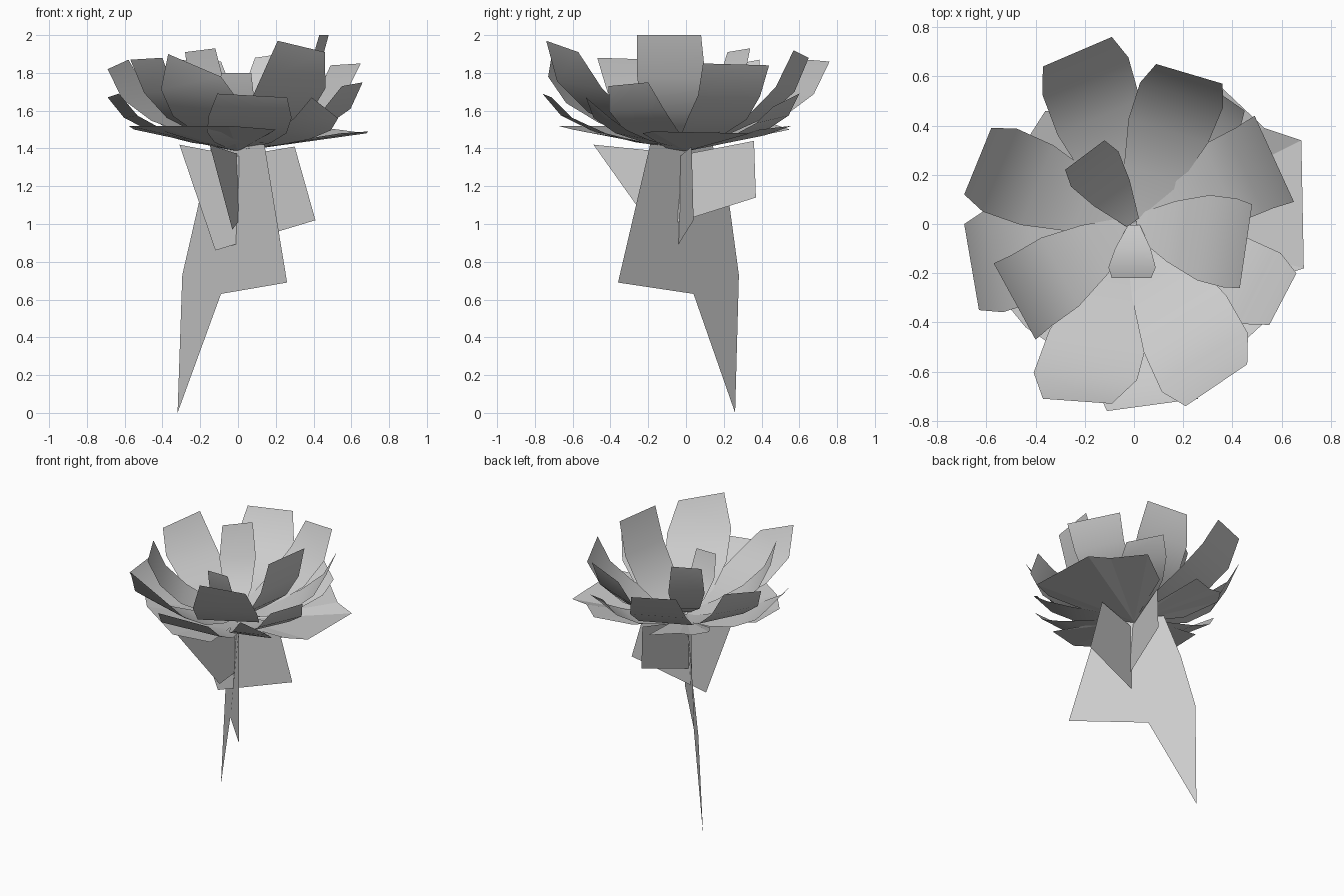
import bpy
from mathutils import Vector

# (radius fraction, height fraction, width factor) from base to tip
CUPPED = [(.02, 0, .3), (.33, .11, .85), (.62, .30, 1.2), (.86, .60, 1.25), (1, 1, 1)]
STEEP = [(.02, 0, .3), (.45, .2, .9), (.8, .55, 1.2), (1, 1, 1)]


def sheet(name, verts, faces):
    me = bpy.data.meshes.new(name)
    me.from_pydata([tuple(v) for v in verts], [], faces)
    me.update()
    ob = bpy.data.objects.new(name, me)
    bpy.context.collection.objects.link(ob)
    return ob


def petal(name, a, b, base, profile, bulge=1.0):
    # strip from the flower centre out to the two tip corners a and b
    a, b = Vector(a), Vector(b)
    mid, half = (a + b) / 2, (b - a) / 2
    verts = []
    for r, h, w in profile:
        k = w * bulge if r < 1 else 1
        c = Vector((mid.x * r, mid.y * r, base + (mid.z - base) * h))
        hv = Vector((half.x * k, half.y * k, half.z * h))
        verts += [c - hv, c + hv]
    faces = [(2*i, 2*i+1, 2*i+3, 2*i+2) for i in range(len(profile) - 1)]
    ob = sheet(name, verts, faces)
    for p in ob.data.polygons:
        p.use_smooth = True


# inner petals
for i, (a, b) in enumerate([
    ((-.28, .22, 1.91), (-.12, .34, 1.93)),
    ((-.09, -.22, 1.80), (.07, -.22, 1.80)),
]):
    petal(f"inner_petal_{i}", a, b, 1.44, STEEP)

# tall cupped petals
for i, (a, b, bulge) in enumerate([
    ((.43, -.26, 2.0), (.48, .08, 2.0), .85),
    ((.36, .57, 1.92), (.09, .65, 1.88), 1),
    ((-.57, -.16, 1.87), (-.40, -.47, 1.88), .75),
    ((.21, -.74, 1.97), (.46, -.57, 1.91), 1.12),
    ((-.37, -.71, 1.90), (-.09, -.73, 1.78), 1.2),
    ((.65, .09, 1.85), (.49, .44, 1.84), .75),
    ((-.09, .76, 1.86), (-.37, .64, 1.87), 1),
    ((-.58, .39, 1.87), (-.69, .12, 1.82), 1),
]):
    petal(f"cupped_petal_{i}", a, b, 1.43, CUPPED, bulge)

# lower cupped petals
for i, (a, b, bulge) in enumerate([
    ((-.11, -.76, 1.69), (.26, -.71, 1.67), .95),
    ((.55, -.41, 1.73), (.66, -.20, 1.75), 1.1),
    ((-.69, 0, 1.67), (-.63, -.35, 1.69), .95),
    ((.39, -.53, 1.67), (.53, -.40, 1.56), 1.1),
    ((.45, .46, 1.62), (.25, .60, 1.69), 1),
]):
    petal(f"lower_petal_{i}", a, b, 1.40, CUPPED, bulge)

# broad, nearly flat bottom petals, each a fan from the flower base
fans = [
    [(.05, -.10, 1.40), (.54, -.23, 1.48), (.69, -.18, 1.49), (.68, .34, 1.48),
     (.53, .39, 1.50), (.35, .56, 1.52), (.13, .42, 1.47)],
    [(-.08, .06, 1.40), (-.55, -.02, 1.50), (-.58, -.25, 1.52), (-.44, -.42, 1.52),
     (-.05, -.68, 1.52), (.20, -.60, 1.50), (.12, -.30, 1.45)],
    [(.03, .05, 1.40), (-.08, .55, 1.50), (-.27, .46, 1.53), (-.36, .46, 1.54),
     (-.43, .35, 1.54), (-.30, .15, 1.46)],
]
for i, rim in enumerate(fans):
    sheet(f"flat_petal_{i}", [(0, 0, 1.385)] + rim,
          [(0, k, k + 1) for k in range(1, len(rim))])

# upright leaf sheet that serves as the stem
outline = [(-.32, .26, 0), (-.09, .04, .63), (.26, -.36, .69), (.14, -.19, 1.42),
           (-.14, .14, 1.42), (-.21, .23, 1.10), (-.295, .28, .73)]
sheet("stem", outline, [tuple(range(7))])

# two crossing leaves below the flower
sheet("side_leaf", [(-.31, -.10, 1.42), (-.12, -.06, .86), (.41, .04, 1.02),
                    (.30, .03, 1.41), (0, -.03, 1.36)], [(0, 1, 2, 3, 4)])
sheet("cross_leaf", [(-.15, -.49, 1.42), (-.03, -.17, .97), (.10, .37, 1.14),
                     (.10, .36, 1.44), (0, 0, 1.37)], [(0, 1, 2, 3, 4)])
